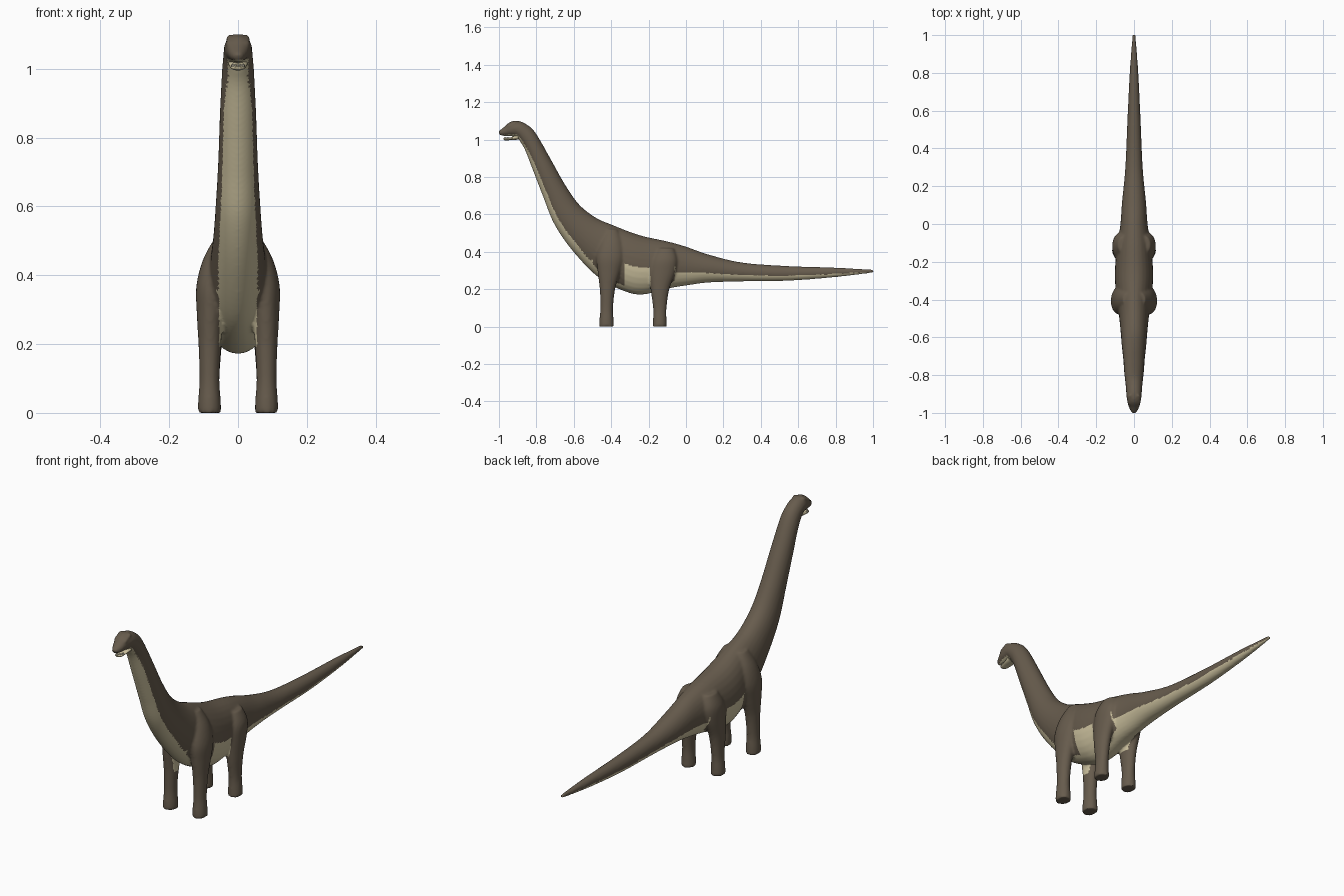
import bpy, bmesh, math
from mathutils import Vector, kdtree

if "Cube" in bpy.data.objects:
    bpy.data.objects.remove(bpy.data.objects["Cube"])


def material(name, rgb):
    m = bpy.data.materials.new(name)
    m.diffuse_color = (*rgb, 1)
    m.use_nodes = True
    m.node_tree.nodes["Principled BSDF"].inputs["Base Color"].default_value = m.diffuse_color
    return m


BROWN = material("brown hide", (0.135, 0.106, 0.074))
CREAM = material("cream underside", (0.60, 0.53, 0.34))
IVORY = material("ivory teeth", (0.75, 0.70, 0.55))

# body stations: top y, top z, bottom y, bottom z, half width
BODY = [
    (-1.003, 1.045, -0.998, 1.025, 0.012), (-0.975, 1.066, -0.977, 1.020, 0.025),
    (-0.94, 1.095, -0.937, 1.018, 0.036), (-0.895, 1.10, -0.905, 1.012, 0.041),
    (-0.845, 1.077, -0.887, 0.99, 0.043), (-0.80, 1.03, -0.86, 0.943, 0.047),
    (-0.72, 0.89, -0.82, 0.84, 0.053), (-0.645, 0.757, -0.762, 0.69, 0.058),
    (-0.57, 0.652, -0.705, 0.55, 0.065), (-0.48, 0.582, -0.61, 0.41, 0.073),
    (-0.40, 0.547, -0.47, 0.265, 0.085), (-0.30, 0.507, -0.33, 0.19, 0.10),
    (-0.22, 0.482, -0.23, 0.172, 0.10), (-0.10, 0.456, -0.10, 0.203, 0.087),
    (0.0, 0.428, 0.0, 0.22, 0.072), (0.12, 0.386, 0.12, 0.236, 0.063),
    (0.30, 0.343, 0.30, 0.242, 0.046), (0.55, 0.324, 0.55, 0.246, 0.035),
    (0.80, 0.316, 0.80, 0.265, 0.023), (1.003, 0.305, 1.003, 0.289, 0.008)]
# leg stations: x, y, z, x radius, y radius
FRONT_LEG = [
    (0.083, -0.425, 0.0, 0.034, 0.039), (0.083, -0.425, 0.035, 0.033, 0.038),
    (0.083, -0.424, 0.10, 0.029, 0.034), (0.082, -0.42, 0.20, 0.033, 0.041),
    (0.081, -0.412, 0.29, 0.039, 0.060), (0.077, -0.405, 0.37, 0.044, 0.074),
    (0.060, -0.40, 0.45, 0.040, 0.062), (0.035, -0.40, 0.52, 0.025, 0.035)]
HIND_LEG = [
    (0.083, -0.14, 0.0, 0.034, 0.037), (0.083, -0.14, 0.035, 0.032, 0.036),
    (0.082, -0.14, 0.10, 0.028, 0.036), (0.080, -0.139, 0.20, 0.033, 0.050),
    (0.077, -0.125, 0.29, 0.038, 0.069), (0.072, -0.115, 0.36, 0.040, 0.068),
    (0.055, -0.11, 0.42, 0.030, 0.045)]


def spline(rows, steps):
    """Smooth curve through rows of numbers."""
    out = []
    for i in range(len(rows) - 1):
        a, b, c, d = (rows[min(max(i + k, 0), len(rows) - 1)] for k in (-1, 0, 1, 2))
        for s in range(steps):
            t = s / steps
            out.append([0.5 * (2 * q + (r - p) * t + (2 * p - 5 * q + 4 * r - w) * t * t
                               + (3 * q - p - 3 * r + w) * t ** 3)
                        for p, q, r, w in zip(a, b, c, d)])
    return out + [list(rows[-1])]


def loft(bm, sections, n=28):
    """Skin ellipses given as (centre, axis one, axis two), with closed ends."""
    rings = []
    for c, u, v in sections:
        rings.append([bm.verts.new(c + u * math.cos(k * math.tau / n)
                                   + v * math.sin(k * math.tau / n)) for k in range(n)])
    for r, s in zip(rings, rings[1:]):
        for k in range(n):
            j = (k + 1) % n
            bm.faces.new((r[k], r[j], s[j], s[k]))
    bm.faces.new(rings[0])
    bm.faces.new(rings[-1])


def body_section(row):
    ty, tz, by, bz, w = row
    top, low = Vector((0, ty, tz)), Vector((0, by, bz))
    return (top + low) / 2, (top - low) / 2, Vector((w, 0, 0))


def make_object(name, bm, mats):
    bmesh.ops.recalc_face_normals(bm, faces=bm.faces)
    me = bpy.data.meshes.new(name)
    bm.to_mesh(me)
    bm.free()
    for m in mats:
        me.materials.append(m)
    ob = bpy.data.objects.new(name, me)
    bpy.context.collection.objects.link(ob)
    bpy.ops.object.select_all(action='DESELECT')
    ob.select_set(True)
    bpy.context.view_layer.objects.active = ob
    return ob


# body, neck, tail and four legs fused into one skin
spine = [body_section(r) for r in spline(BODY, 8)]
bm = bmesh.new()
loft(bm, spine)
for leg in (FRONT_LEG, HIND_LEG):
    for side in (-1, 1):
        loft(bm, [(Vector((side * x, y, z)), Vector((rx, 0, 0)), Vector((0, ry, 0)))
                  for x, y, z, rx, ry in spline(leg, 5)])
# brow ridges
for side in (-1, 1):
    loft(bm, [(Vector((side * 0.024, -0.955 + 0.012 * i, 1.07 + 0.006 * i)),
               Vector((0.010, 0, 0)), Vector((0, 0, 0.009))) for i in range(5)], 12)
body = make_object("body", bm, [BROWN, CREAM])
rm = body.modifiers.new("fuse", 'REMESH')
rm.mode = 'VOXEL'
rm.voxel_size = 0.0065
sm = body.modifiers.new("soften", 'SMOOTH')
sm.factor = 0.5
sm.iterations = 5
for m in ("fuse", "soften"):
    bpy.ops.object.modifier_apply(modifier=m)
while len(body.data.materials) < 2:
    body.data.materials.append(CREAM)

# cream underside: low on the spine's cross-section, but not on the legs
tree = kdtree.KDTree(len(spine))
for i, (c, u, v) in enumerate(spine):
    tree.insert(c, i)
tree.balance()
for f in body.data.polygons:
    p = f.center
    c, u, v = spine[tree.find(p)[1]]
    height = (p - c).dot(u) / u.length_squared
    if c.y < -0.9:
        limit = -0.7
    elif c.y < -0.46:
        limit = -0.6
    elif c.y < -0.05:
        limit = -0.08
    else:
        limit = -0.32
    on_leg = (-0.50 < p.y < -0.33 or -0.19 < p.y < -0.06) and (abs(p.x) > 0.055 or p.z < 0.165)
    on_leg = on_leg or (p.z < 0.19 and abs(p.x) > 0.045 and not -0.33 < p.y < -0.19)
    f.material_index = int(height < limit and not on_leg)
bpy.ops.object.shade_smooth_by_angle(angle=math.radians(60))

# lower jaw, hanging slightly open
JAW = [(-0.976, 1.007, -0.974, 0.998, 0.010), (-0.965, 1.010, -0.962, 0.995, 0.018),
       (-0.935, 1.013, -0.935, 0.998, 0.023), (-0.90, 1.03, -0.895, 1.0, 0.028)]
bm = bmesh.new()
loft(bm, [body_section(r) for r in spline(JAW, 5)], 20)
make_object("lower_jaw", bm, [CREAM])
bpy.ops.object.shade_smooth_by_angle(angle=math.radians(50))

# row of lower teeth around the jaw rim
bm = bmesh.new()
for k in range(9):
    a = math.pi * k / 8
    x, y = 0.017 * math.cos(a), -0.948 - 0.022 * math.sin(a)
    loft(bm, [(Vector((x, y, 1.002 + h)), Vector((r, 0, 0)), Vector((0, r, 0)))
              for h, r in ((0, 0.003), (0.008, 0.0028), (0.013, 0.001))], 6)
make_object("lower_teeth", bm, [IVORY])
bpy.ops.object.shade_smooth_by_angle(angle=math.radians(50))
